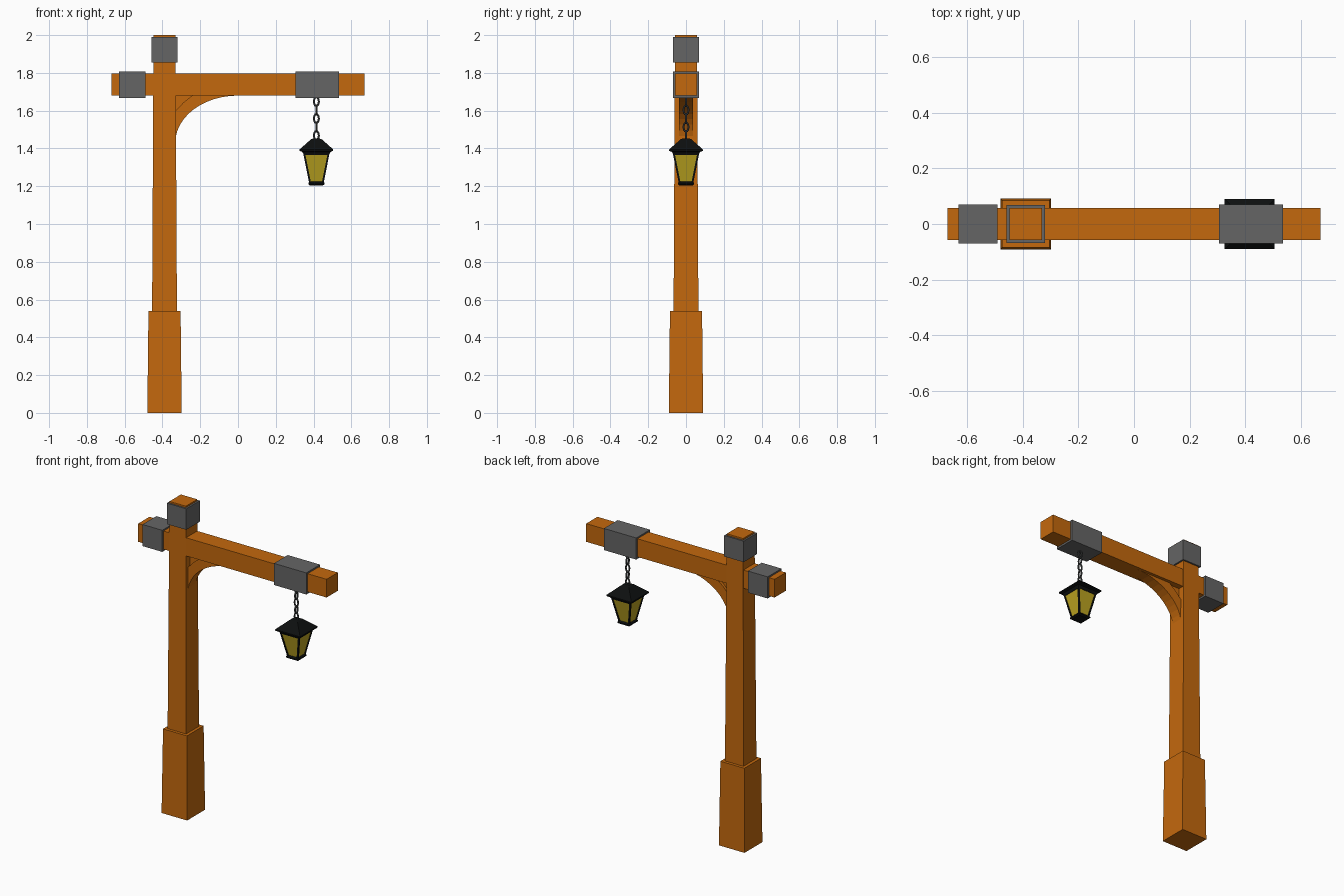
import bpy, bmesh, math
from mathutils import Vector

if "Cube" in bpy.data.objects:
    bpy.data.objects.remove(bpy.data.objects["Cube"])


def material(name, rgb):
    m = bpy.data.materials.new(name)
    m.diffuse_color = (*rgb, 1)
    m.use_nodes = True
    m.node_tree.nodes["Principled BSDF"].inputs["Base Color"].default_value = m.diffuse_color
    return m


WOOD = material("orange wood", (0.55, 0.14, 0.004))
METAL = material("grey metal", (0.13, 0.13, 0.13))
CHAIN = material("dark chain metal", (0.06, 0.065, 0.065))
BLACK = material("black iron", (0.004, 0.005, 0.005))
GLASS = material("yellow glass", (0.50, 0.37, 0.015))


def finish(name, bm, mat):
    bmesh.ops.recalc_face_normals(bm, faces=bm.faces)
    me = bpy.data.meshes.new(name)
    bm.to_mesh(me)
    bm.free()
    me.materials.append(mat)
    ob = bpy.data.objects.new(name, me)
    bpy.context.collection.objects.link(ob)
    return ob


def square_loft(name, cx, profile, mat):
    """Stack of square rings given as (half width, z), capped at both ends."""
    bm = bmesh.new()
    rings = []
    for h, z in profile:
        rings.append([bm.verts.new((cx + sx * h, sy * h, z))
                      for sx, sy in ((-1, -1), (1, -1), (1, 1), (-1, 1))])
    for a, b in zip(rings, rings[1:]):
        for i in range(4):
            j = (i + 1) % 4
            bm.faces.new((a[i], a[j], b[j], b[i]))
    bm.faces.new(rings[0])
    bm.faces.new(rings[-1])
    return finish(name, bm, mat)


def box(name, x0, x1, hy, z0, z1, mat):
    bm = bmesh.new()
    bmesh.ops.create_cube(bm, size=1)
    for v in bm.verts:
        v.co = Vector(((x0 + x1) / 2 + v.co.x * (x1 - x0), v.co.y * 2 * hy,
                       (z0 + z1) / 2 + v.co.z * (z1 - z0)))
    return finish(name, bm, mat)


def extruded(name, pts, hy, mat):
    """Outline in the xz plane given thickness along y."""
    bm = bmesh.new()
    f = bm.faces.new([bm.verts.new((x, -hy, z)) for x, z in pts])
    r = bmesh.ops.extrude_face_region(bm, geom=[f])
    bmesh.ops.translate(bm, vec=(0, 2 * hy, 0),
                        verts=[g for g in r["geom"] if isinstance(g, bmesh.types.BMVert)])
    return finish(name, bm, mat)


# Post, base and beam
PX = -0.389
square_loft("post_base", PX, [(0.091, 0), (0.085, 0.54)], WOOD)
square_loft("post", PX, [(0.066, 0.50), (0.058, 2.0)], WOOD)
box("beam", -0.67, 0.67, 0.057, 1.68, 1.797, WOOD)

# Metal collars
square_loft("post_collar", PX, [(0.069, 1.855), (0.069, 1.99)], METAL)
box("short_end_collar", -0.63, -0.49, 0.07, 1.668, 1.807, METAL)
box("lantern_collar", 0.305, 0.535, 0.07, 1.668, 1.807, METAL)

# Curved brace with a slightly recessed corner panel
N = 12
outer = [(-0.332 * math.cos(i / N * math.pi / 2), 1.43 + 0.25 * math.sin(i / N * math.pi / 2))
         for i in range(N + 1)]
inner = [(-0.24, 1.682), (-0.29, 1.642), (-0.332, 1.597)]
extruded("curved_brace", outer + inner, 0.037, WOOD)
extruded("brace_corner", [(-0.335, 1.59), (-0.23, 1.683), (-0.335, 1.683)], 0.02, WOOD)

# Chain of alternating oval links
LX = 0.415
for k in range(5):
    bm = bmesh.new()
    n, m, r = 12, 6, 0.0055
    rings = []
    for i in range(n):
        a = 2 * math.pi * i / n
        d = Vector((math.cos(a), 0, math.sin(a)))
        c = Vector((0.013 * d.x, 0, 0.024 * d.z))
        rings.append([bm.verts.new(c + r * (math.cos(t) * d + Vector((0, math.sin(t), 0))))
                      for t in (2 * math.pi * j / m for j in range(m))])
    for i in range(n):
        a, b = rings[i], rings[(i + 1) % n]
        for j in range(m):
            q = (j + 1) % m
            bm.faces.new((a[j], a[q], b[q], b[j]))
    link = finish(f"chain_link_{k + 1}", bm, CHAIN)
    link.location = (LX, 0, 1.648 - k * 0.045)
    link.rotation_euler.z = math.radians(90 * (k % 2))

# Lantern roof, glass and foot
square_loft("lantern_roof", LX, [(0.066, 1.366), (0.075, 1.382), (0.089, 1.387), (0.089, 1.395),
                                 (0.046, 1.433), (0.028, 1.449), (0.014, 1.453)], BLACK)
square_loft("lantern_glass", LX, [(0.034, 1.22), (0.065, 1.372)], GLASS)
square_loft("lantern_foot", LX, [(0.036, 1.205), (0.043, 1.211), (0.043, 1.218), (0.035, 1.226)], BLACK)

# Slanted corner bars of the lantern
for sx in (-1, 1):
    for sy in (-1, 1):
        bm = bmesh.new()
        rings = []
        for h, z in ((0.0335, 1.218), (0.0645, 1.374)):
            rings.append([bm.verts.new((LX + sx * h + dx, sy * h + dy, z))
                          for dx, dy in ((-.005, -.005), (.005, -.005), (.005, .005), (-.005, .005))])
        a, b = rings
        for i in range(4):
            j = (i + 1) % 4
            bm.faces.new((a[i], a[j], b[j], b[i]))
        bm.faces.new(a)
        bm.faces.new(b)
        finish("lantern_corner_bar", bm, BLACK)
